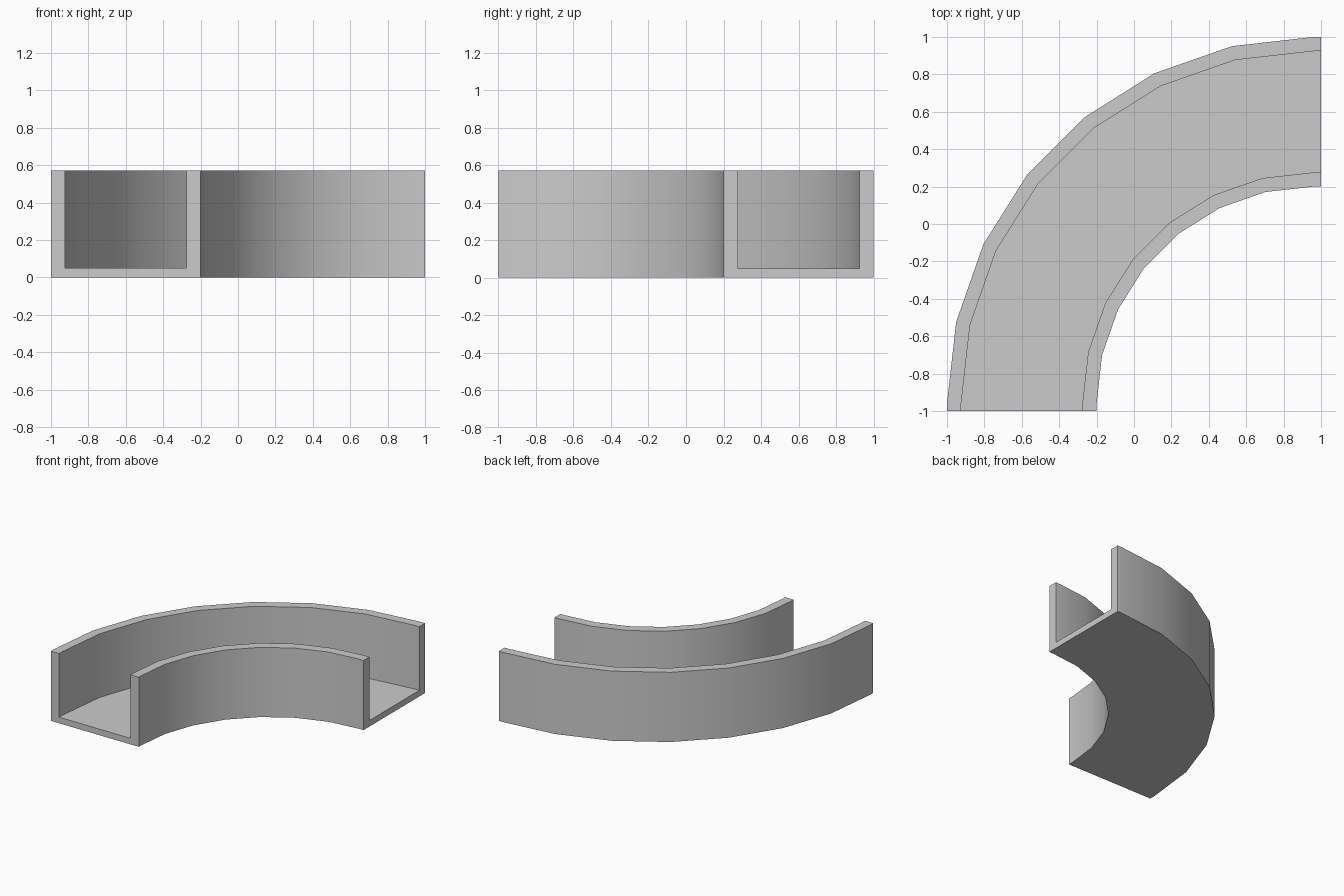
import bpy, bmesh, math

if "Cube" in bpy.data.objects:
    bpy.data.objects.remove(bpy.data.objects["Cube"])

C = 0.96          # bend centre is (C, -C); short straight leads run out to 1 / -1
SEGMENTS = 7
R_OUT, R_IN = 1.96, 1.16
WALL = 0.076
HEIGHT, FLOOR = 0.572, 0.05


def bend_path(r):
    """Quarter-turn path with a short straight lead at each end."""
    arc = [math.pi / 2 * (1 + i / SEGMENTS) for i in range(SEGMENTS + 1)]
    pts = [(C + r * math.cos(a), -C + r * math.sin(a)) for a in arc]
    return [(1, -C + r)] + pts + [(C - r, -1)]


def curved_strip(name, r0, r1, height):
    """Solid with a rectangular section swept along the bend."""
    bm = bmesh.new()
    rings = []
    for (ax, ay), (bx, by) in zip(bend_path(r0), bend_path(r1)):
        rings.append([bm.verts.new(p) for p in (
            (ax, ay, 0), (bx, by, 0), (bx, by, height), (ax, ay, height))])
    for p, q in zip(rings, rings[1:]):
        for j in range(4):
            k = (j + 1) % 4
            bm.faces.new((p[j], p[k], q[k], q[j]))
    bm.faces.new(rings[0])
    bm.faces.new(rings[-1])
    bmesh.ops.recalc_face_normals(bm, faces=bm.faces)
    mesh = bpy.data.meshes.new(name)
    bm.to_mesh(mesh)
    bm.free()
    obj = bpy.data.objects.new(name, mesh)
    bpy.context.collection.objects.link(obj)
    bpy.ops.object.select_all(action='DESELECT')
    obj.select_set(True)
    bpy.context.view_layer.objects.active = obj
    bpy.ops.object.shade_smooth_by_angle(angle=math.radians(30))
    return obj


# Two side walls and the channel floor between them
curved_strip("outer_wall", R_OUT - WALL, R_OUT, HEIGHT)
curved_strip("inner_wall", R_IN, R_IN + WALL, HEIGHT)
curved_strip("channel_floor", R_IN + WALL, R_OUT - WALL, FLOOR)
